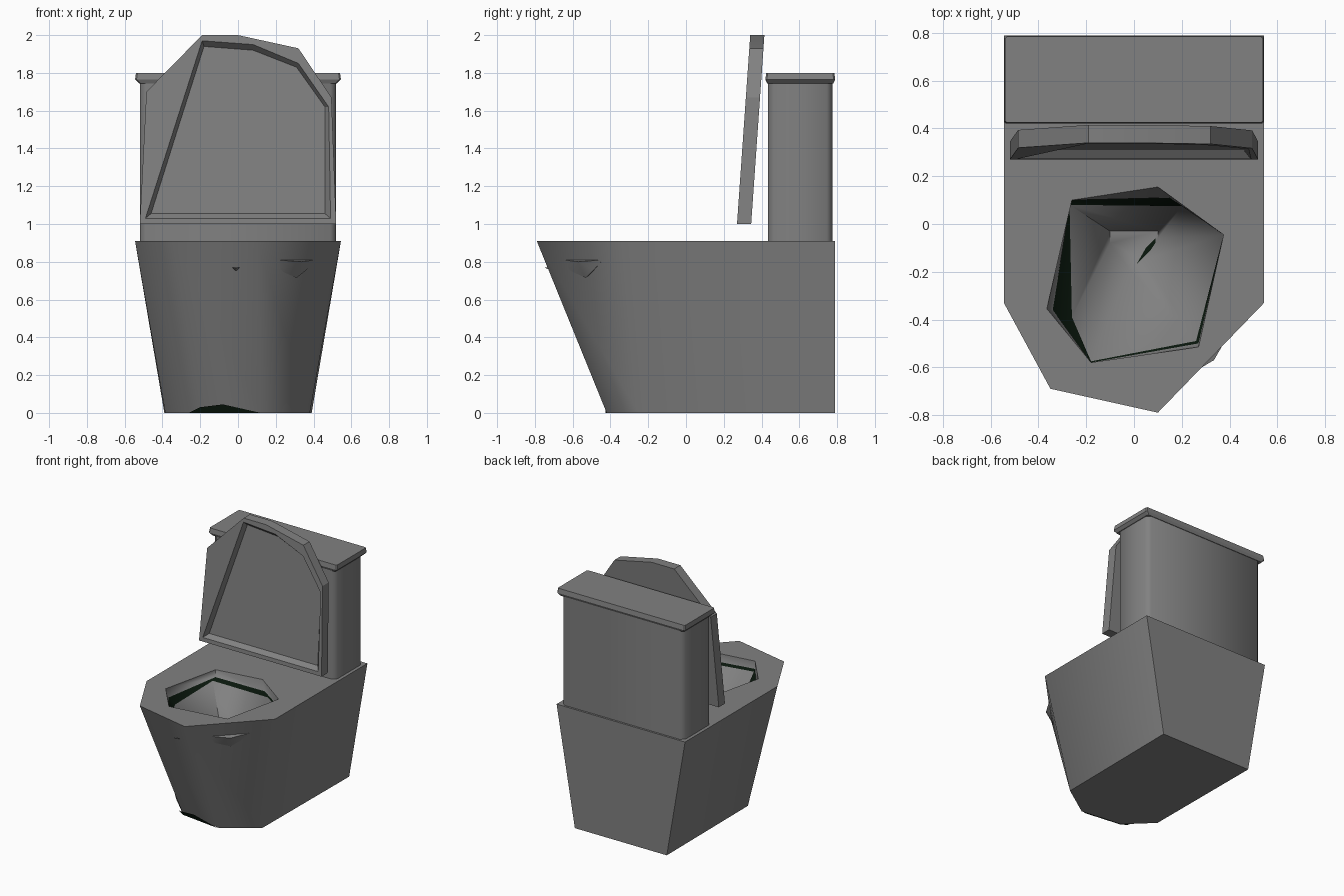
import bpy, bmesh, math

old = bpy.data.objects.get("Cube")
if old:
    bpy.data.objects.remove(old, do_unlink=True)


def material(name, colour):
    mat = bpy.data.materials.new(name)
    mat.use_nodes = True
    mat.diffuse_color = colour
    mat.node_tree.nodes["Principled BSDF"].inputs["Base Color"].default_value = colour
    return mat


GREY = material("ceramic grey", (0.22, 0.22, 0.22, 1))
DARK = material("dark green", (0.003, 0.009, 0.004, 1))


def finish(name, bm, smooth_angle):
    """Turn a bmesh into a named object with both colours available."""
    bmesh.ops.recalc_face_normals(bm, faces=bm.faces)
    mesh = bpy.data.meshes.new(name)
    bm.to_mesh(mesh)
    bm.free()
    obj = bpy.data.objects.new(name, mesh)
    bpy.context.collection.objects.link(obj)
    mesh.materials.append(GREY)
    mesh.materials.append(DARK)
    bpy.ops.object.select_all(action="DESELECT")
    obj.select_set(True)
    bpy.context.view_layer.objects.active = obj
    bpy.ops.object.shade_smooth_by_angle(angle=math.radians(smooth_angle))
    return obj


def loft(name, rings, smooth_angle=40, dark_band=None):
    """Join matching rings of points with faces and cap both ends."""
    bm = bmesh.new()
    loops = [[bm.verts.new(point) for point in ring] for ring in rings]
    for band, (low, high) in enumerate(zip(loops, loops[1:])):
        for i in range(len(low)):
            j = (i + 1) % len(low)
            face = bm.faces.new((low[i], low[j], high[j], high[i]))
            face.material_index = int(band == dark_band)
    bm.faces.new(loops[0])
    bm.faces.new(loops[-1])
    return finish(name, bm, smooth_angle)


def hull(name, points):
    bm = bmesh.new()
    for point in points:
        bm.verts.new(point)
    bmesh.ops.convex_hull(bm, input=bm.verts)
    return finish(name, bm, 30)


def plate(name, points):
    """A single dark face laid just over a surface."""
    bm = bmesh.new()
    face = bm.faces.new([bm.verts.new(point) for point in points])
    face.material_index = 1
    return finish(name, bm, 30)


def level(z, outline):
    return [(x, y, z) for x, y in outline]


def cut_rectangle(z, half_width, front, back, cut):
    """Rectangle with cut corners at height z."""
    w, c = half_width, cut
    return level(z, [(-w, back - c), (-w, front + c), (c - w, front), (w - c, front),
                     (w, front + c), (w, back - c), (w - c, back), (c - w, back)])


# Pedestal, rim and bowl: one shell, ordered back left, back right, right, front, left
floor = [(-.39, .79), (.39, .79), (.38, -.25), (.13, -.42), (-.2, -.38), (-.385, -.2)]
shoulder = [(-.545, .79), (.545, .79), (.545, -.33), (.1, -.79), (-.35, -.69), (-.545, -.33)]
opening = [(-.26, .1), (.1, .155), (.375, -.045), (.27, -.515), (-.18, -.58), (-.365, -.355)]
lip = [(-.265, .105), (.15, .11), (.375, -.045), (.27, -.5), (-.18, -.58), (-.34, -.36)]
bowl = [(-.27, .08), (.2, .075), (.375, -.045), (.26, -.49), (-.18, -.575), (-.26, -.39)]
drain = [(-.1, -.03), (.1, -.03), (.1, -.06), (.04, -.15), (-.02, -.19), (-.1, -.08)]
loft("pedestal_and_bowl",
     [level(0, floor), level(.91, shoulder), level(.91, opening),
      level(.85, lip), level(.83, bowl), level(.4, drain)],
     smooth_angle=62, dark_band=3)

# Dark gaps in the drain and at the foot
plate("drain_gap", [(.09, -.06, .404), (.09, -.09, .404), (.01, -.17, .404), (.05, -.1, .404)])
plate("foot_gap", [(-.26, -.345, 0), (-.2, -.402, .03), (-.08, -.42, .045), (.12, -.427, 0),
                   (-.2, -.386, 0)])

# Side button and small front stud
hull("side_button", [(.2, -.65, .81), (.41, -.44, .81), (.335, -.57, .8), (.28, -.6, .8),
                     (.31, -.53, .715), (.22, -.62, .755), (.36, -.49, .755), (.3, -.45, .78)])
hull("front_stud", [(-.03, -.735, .77), (.01, -.735, .77), (-.01, -.75, .768), (-.01, -.69, .75)])

# Cistern and its lid
loft("cistern", [cut_rectangle(z, .52, .435, .775, .03) for z in (.91, 1.755)], 60)
loft("cistern_lid", [cut_rectangle(1.745, .525, .43, .78, .008),
                     cut_rectangle(1.765, .545, .42, .79, .008),
                     cut_rectangle(1.8, .54, .425, .785, .008)], 30)


# Raised seat cover leaning back, with a shallow hollow in its front
def leaning(outline, offset):
    return [(x, .27 + offset + .07 * (z - 1), z) for x, z in outline]


cover = [(-.52, 1), (.52, 1), (.495, 1.67), (.32, 1.93), (0, 2), (-.19, 2), (-.485, 1.7)]
rim = [(-.49, 1.03), (.49, 1.03), (.48, 1.62), (.32, 1.85), (.08, 1.95), (-.19, 1.97), (-.34, 1.5)]
hollow = [(-.46, 1.055), (.46, 1.055), (.46, 1.62), (.31, 1.83), (.08, 1.92), (-.18, 1.94), (-.32, 1.5)]
loft("seat_cover", [leaning(cover, .075), leaning(cover, 0), leaning(rim, 0),
                    leaning(hollow, .035)], 30)
